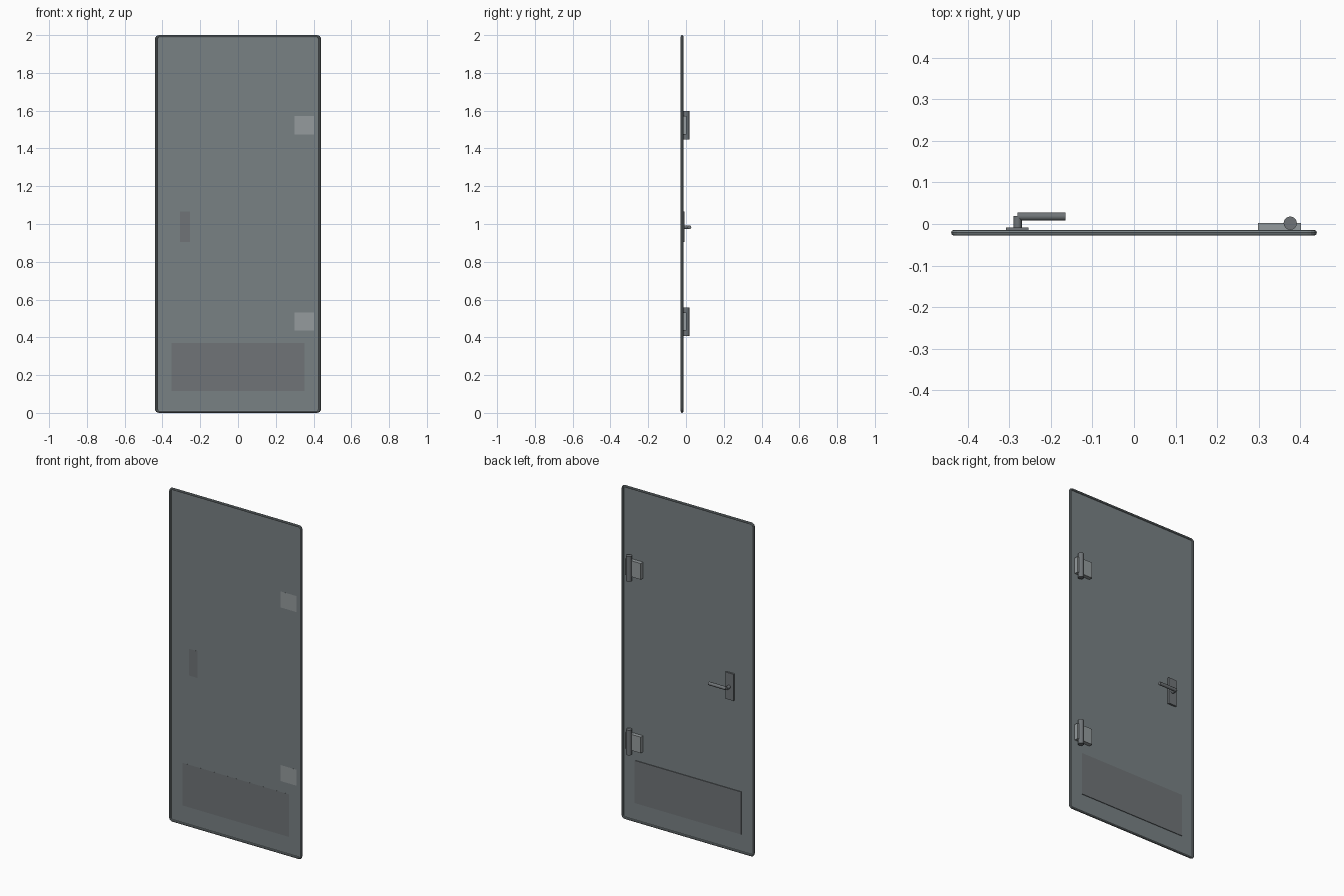
import bpy, bmesh, math
from mathutils import Matrix, Vector

if "Cube" in bpy.data.objects:
    bpy.data.objects.remove(bpy.data.objects["Cube"])

FRONT, BACK = -0.022, -0.020      # faces of the thin door sheet
PLATE = FRONT - 0.0002            # fittings just pass through the sheet


def material(name, rgb):
    m = bpy.data.materials.new(name)
    m.diffuse_color = (*rgb, 1)
    m.use_nodes = True
    m.node_tree.nodes["Principled BSDF"].inputs["Base Color"].default_value = m.diffuse_color
    return m


DOOR = material("door_paint", (0.19, 0.22, 0.23))
STEEL = material("steel", (0.30, 0.33, 0.34))
DARK = material("dark_metal", (0.16, 0.175, 0.185))


def finish(bm, name, mat):
    bmesh.ops.recalc_face_normals(bm, faces=bm.faces)
    me = bpy.data.meshes.new(name)
    bm.to_mesh(me)
    bm.free()
    me.materials.append(mat)
    ob = bpy.data.objects.new(name, me)
    bpy.context.collection.objects.link(ob)
    return ob


def box(name, lo, hi, mat):
    lo, hi = Vector(lo), Vector(hi)
    bm = bmesh.new()
    bmesh.ops.create_cube(bm, size=1, matrix=Matrix.Translation((lo + hi) / 2)
                          @ Matrix.Diagonal((*(hi - lo), 1)))
    return finish(bm, name, mat)


def rod(name, a, b, r, sides, mat):
    a, b = Vector(a), Vector(b)
    rot = (b - a).to_track_quat('Z', 'Y').to_matrix().to_4x4()
    bm = bmesh.new()
    bmesh.ops.create_cone(bm, cap_ends=True, segments=sides, radius1=r, radius2=r,
                          depth=(b - a).length,
                          matrix=Matrix.Translation((a + b) / 2) @ rot)
    ob = finish(bm, name, mat)
    bpy.context.view_layer.objects.active = ob
    ob.select_set(True)
    bpy.ops.object.shade_smooth_by_angle(angle=math.radians(35))
    ob.select_set(False)
    return ob


def rounded_rect(hw, hh, r, y, steps=4):
    pts = []
    for k, (sx, sz) in enumerate([(1, 1), (-1, 1), (-1, -1), (1, -1)]):
        for i in range(steps + 1):
            t = math.pi / 2 * (k + i / steps)
            pts.append(Vector((sx * (hw - r) + r * math.cos(t), y,
                               1 + sz * (hh - r) + r * math.sin(t))))
    return pts


# door sheet with small rounded corners
outline = rounded_rect(0.433, 0.993, 0.015, FRONT)
bm = bmesh.new()
face = bm.faces.new([bm.verts.new(p) for p in outline])
ext = bmesh.ops.extrude_face_region(bm, geom=[face], use_keep_orig=True)
bmesh.ops.translate(bm, vec=(0, BACK - FRONT, 0),
                    verts=[g for g in ext['geom'] if isinstance(g, bmesh.types.BMVert)])
finish(bm, "door_panel", DOOR)

# rolled rim: octagonal tube swept round the outline
SIDES, R = 8, 0.007
bm = bmesh.new()
rings = []
for i, p in enumerate(outline):
    n = len(outline)
    tangent = (outline[(i + 1) % n] - outline[i - 1]).normalized()
    out = tangent.cross(Vector((0, 1, 0)))
    rings.append([bm.verts.new(p + out * R * math.cos(a) + Vector((0, 0.001 + R * math.sin(a), 0)))
                  for a in (2 * math.pi * s / SIDES for s in range(SIDES))])
for i, ring in enumerate(rings):
    prev = rings[i - 1]
    for s in range(SIDES):
        t = (s + 1) % SIDES
        bm.faces.new((prev[s], prev[t], ring[t], ring[s]))
finish(bm, "door_rim", DOOR)

# hinges: leaf block plus upright barrel
for label, z in (("lower", 0.483), ("upper", 1.523)):
    box(label + "_hinge_leaf", (0.298, PLATE, z - 0.048), (0.402, 0.003, z + 0.048), STEEL)
    rod(label + "_hinge_barrel", (0.376, 0.002, z - 0.075), (0.376, 0.002, z + 0.075),
        0.016, 16, DARK)

# kick plate
box("kick_plate", (-0.353, PLATE, 0.115), (0.352, -0.016, 0.37), DARK)

# handle
box("handle_plate", (-0.308, PLATE, 0.905), (-0.254, -0.009, 1.065), DARK)
rod("handle_stem", (-0.28, -0.012, 0.983), (-0.28, 0.019, 0.983), 0.01, 12, DARK)
rod("handle_lever", (-0.28, 0.018, 0.983), (-0.165, 0.018, 0.983), 0.01, 12, DARK)
